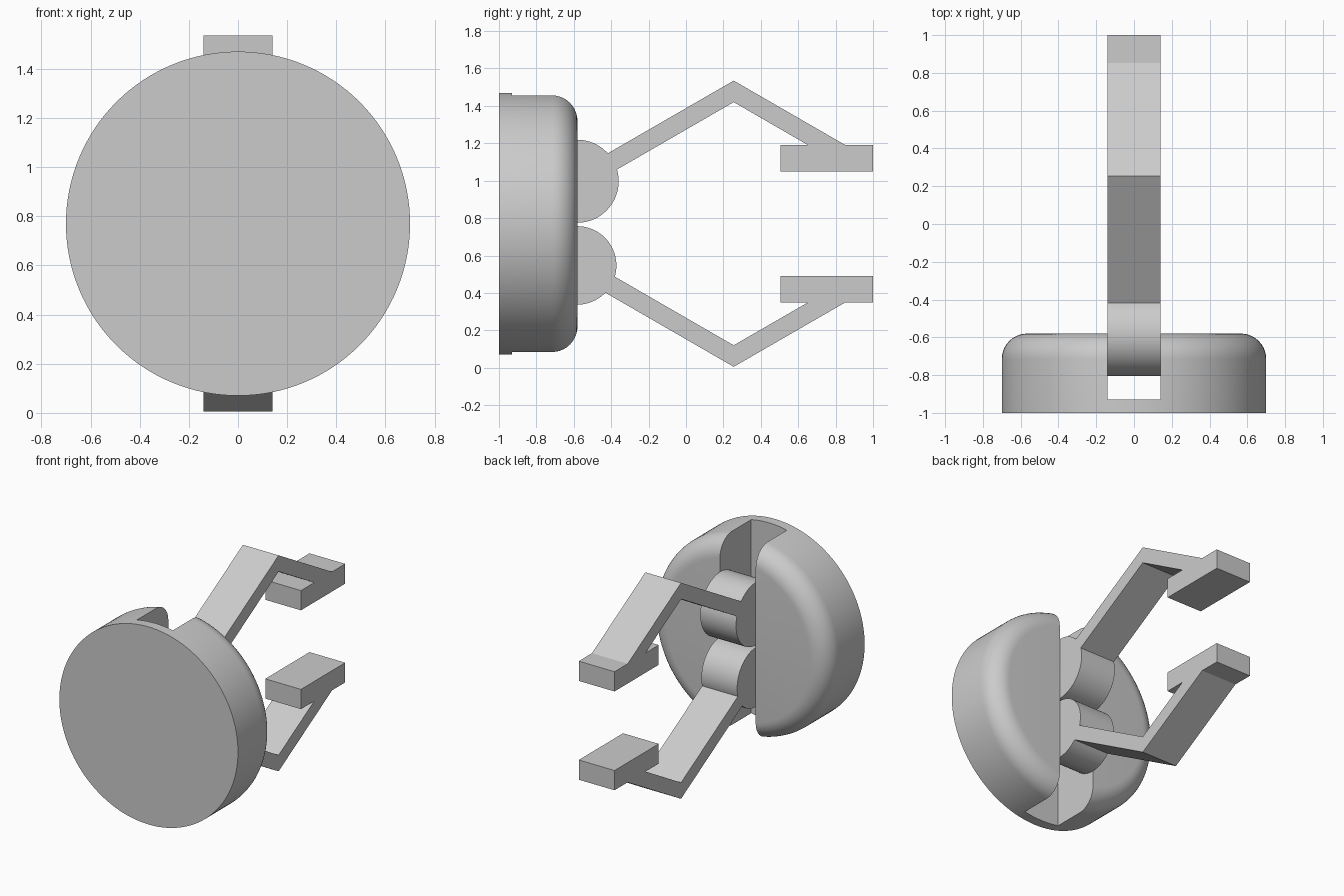
import bpy, bmesh, math
from mathutils import Matrix, Vector

cube = bpy.data.objects.get("Cube")
if cube:
    bpy.data.objects.remove(cube, do_unlink=True)

grey = bpy.data.materials.new("light grey")
grey.use_nodes = True
grey.diffuse_color = (0.6, 0.6, 0.6, 1)
grey.node_tree.nodes["Principled BSDF"].inputs["Base Color"].default_value = (0.6, 0.6, 0.6, 1)

HALF = 0.14      # half width of slot, hinges and fingers
MID = 0.77       # height of the disc axis
SLOPE = math.tan(math.radians(30))


def finish(bm, name, smooth=False):
    bmesh.ops.recalc_face_normals(bm, faces=bm.faces)
    mesh = bpy.data.meshes.new(name)
    bm.to_mesh(mesh)
    bm.free()
    mesh.materials.append(grey)
    obj = bpy.data.objects.new(name, mesh)
    bpy.context.collection.objects.link(obj)
    if smooth:
        smooth_shade(obj)
    return obj


def smooth_shade(obj):
    bpy.ops.object.select_all(action='DESELECT')
    obj.select_set(True)
    bpy.context.view_layer.objects.active = obj
    bpy.ops.object.shade_smooth_by_angle(angle=math.radians(30))


def prism(name, outline, half=HALF):
    """Extrude a (y, z) outline across x."""
    bm = bmesh.new()
    face = bm.faces.new([bm.verts.new((-half, y, z)) for y, z in outline])
    new = bmesh.ops.extrude_face_region(bm, geom=[face])["geom"]
    moved = [v for v in new if isinstance(v, bmesh.types.BMVert)]
    bmesh.ops.translate(bm, verts=moved, vec=(2 * half, 0, 0))
    return finish(bm, name)


def box(name, y0, y1, z0, z1, half=HALF):
    return prism(name, [(y0, z0), (y1, z0), (y1, z1), (y0, z1)], half)


def cylinder(radius, depth, sides, centre, axis):
    bm = bmesh.new()
    turn = Vector((0, 0, 1)).rotation_difference(Vector(axis)).to_matrix().to_4x4()
    bmesh.ops.create_cone(bm, cap_ends=True, segments=sides, radius1=radius,
                          radius2=radius, depth=depth,
                          matrix=Matrix.Translation(centre) @ turn)
    return bm


# Round base with a filleted back rim
bm = cylinder(0.7, 0.42, 128, (0, -0.79, MID), (0, 1, 0))
rim = [e for e in bm.edges if all(v.co.y > -0.6 for v in e.verts)]
bmesh.ops.bevel(bm, geom=rim, offset=0.135, segments=10, profile=0.5, affect='EDGES')
base = finish(bm, "base_disc")

# Vertical slot cut through the back of the base
cutter = box("slot_cutter", -0.93, -0.4, -0.2, 1.8)
cutter.hide_render = True
cut = base.modifiers.new("slot", 'BOOLEAN')
cut.operation = 'DIFFERENCE'
cut.solver = 'EXACT'
cut.object = cutter
bpy.context.view_layer.objects.active = base
bpy.ops.object.modifier_apply(modifier=cut.name)
bpy.data.objects.remove(cutter, do_unlink=True)
smooth_shade(base)

# Two bent fingers, each with a hinge barrel and a gripping pad
start, elbow, outer, inner = -0.5, 0.255, 1.535, 1.42
arm = [(start, outer - (elbow - start) * SLOPE), (elbow, outer), (0.853, 1.19),
       (0.653, 1.19), (elbow, inner), (start, inner - (elbow - start) * SLOPE)]

for side, flip, hinge_z, radius in (("upper", 1, 0.997, 0.222), ("lower", -1, 0.547, 0.21)):
    def height(z):
        return MID + flip * (z - MID)
    prism(side + "_finger", [(y, height(z)) for y, z in arm])
    box(side + "_pad", 0.505, 1.0, height(1.05), height(1.19))
    finish(cylinder(radius, 2 * HALF, 64, (0, -0.582, hinge_z), (1, 0, 0)),
           side + "_hinge", smooth=True)
